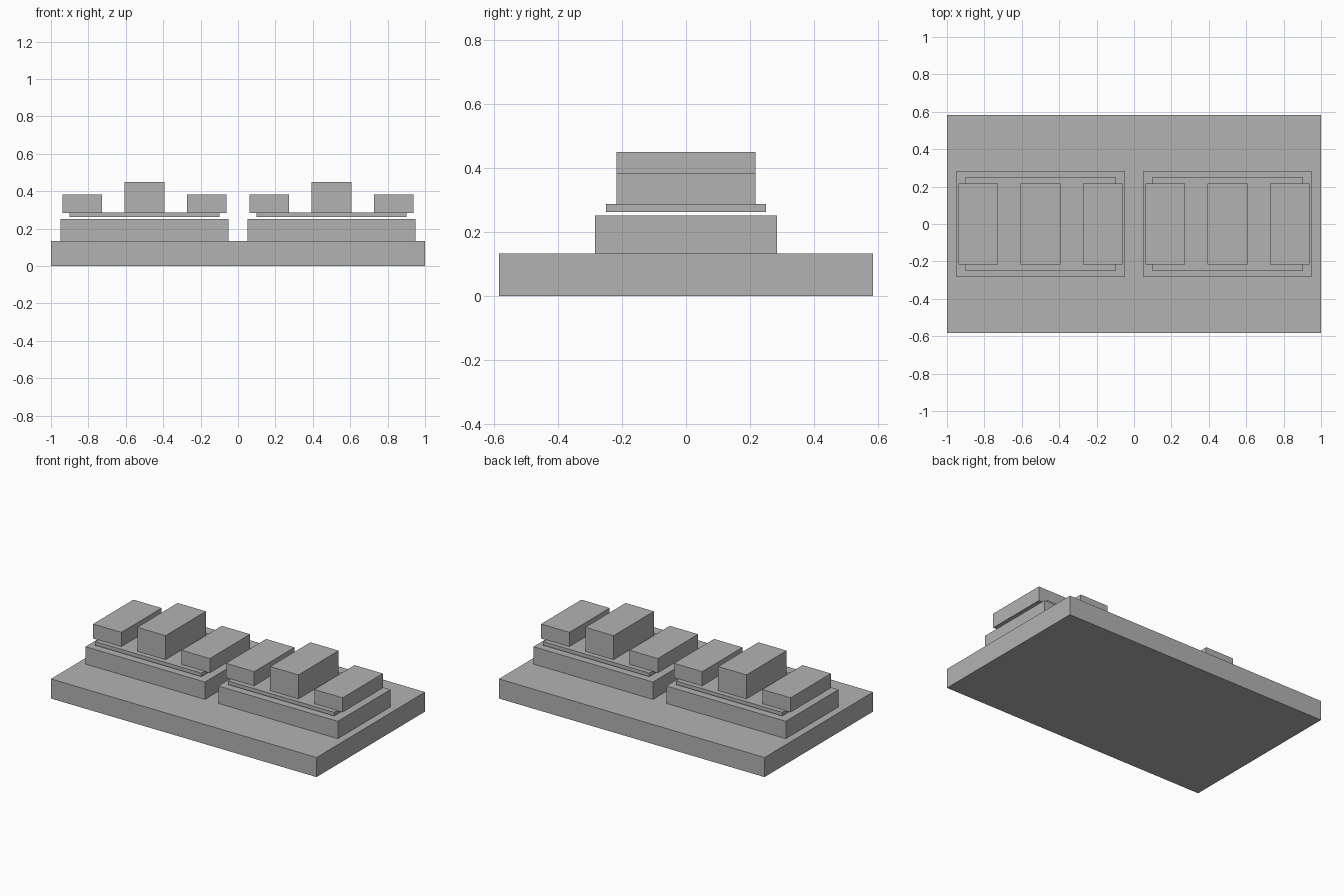
import bpy

if "Cube" in bpy.data.objects:
    bpy.data.objects.remove(bpy.data.objects["Cube"])

# One plain grey for everything
grey = bpy.data.materials.new("plain_grey")
grey.diffuse_color = (0.45, 0.45, 0.45, 1)
grey.use_nodes = True
grey.node_tree.nodes["Principled BSDF"].inputs["Base Color"].default_value = grey.diffuse_color


def box(name, x, width, depth, z0, z1):
    """Box centred on y = 0, spanning z0 to z1."""
    bpy.ops.mesh.primitive_cube_add(size=1, location=(x, 0, (z0 + z1) / 2))
    ob = bpy.context.object
    ob.name = name
    ob.scale = (width, depth, z1 - z0)
    bpy.ops.object.transform_apply(location=False, rotation=False, scale=True)
    ob.data.materials.append(grey)
    return ob


# Ground slab
box("base_slab", 0, 2.0, 1.167, 0, 0.1333)

# Two identical stacks side by side
for side, cx in (("left", -0.5), ("right", 0.5)):
    box(side + "_plinth", cx, 0.9, 0.567, 0.1333, 0.2517)
    # Thin plate hovering just above the plinth
    box(side + "_thin_plate", cx, 0.8, 0.5, 0.2617, 0.2867)
    # Row of three blocks, the middle one taller
    for label, dx, top in (("outer_a", -0.333, 0.3833),
                           ("middle", 0, 0.45),
                           ("outer_b", 0.333, 0.3833)):
        box(f"{side}_{label}_block", cx + dx, 0.213, 0.433, 0.2843, top)
